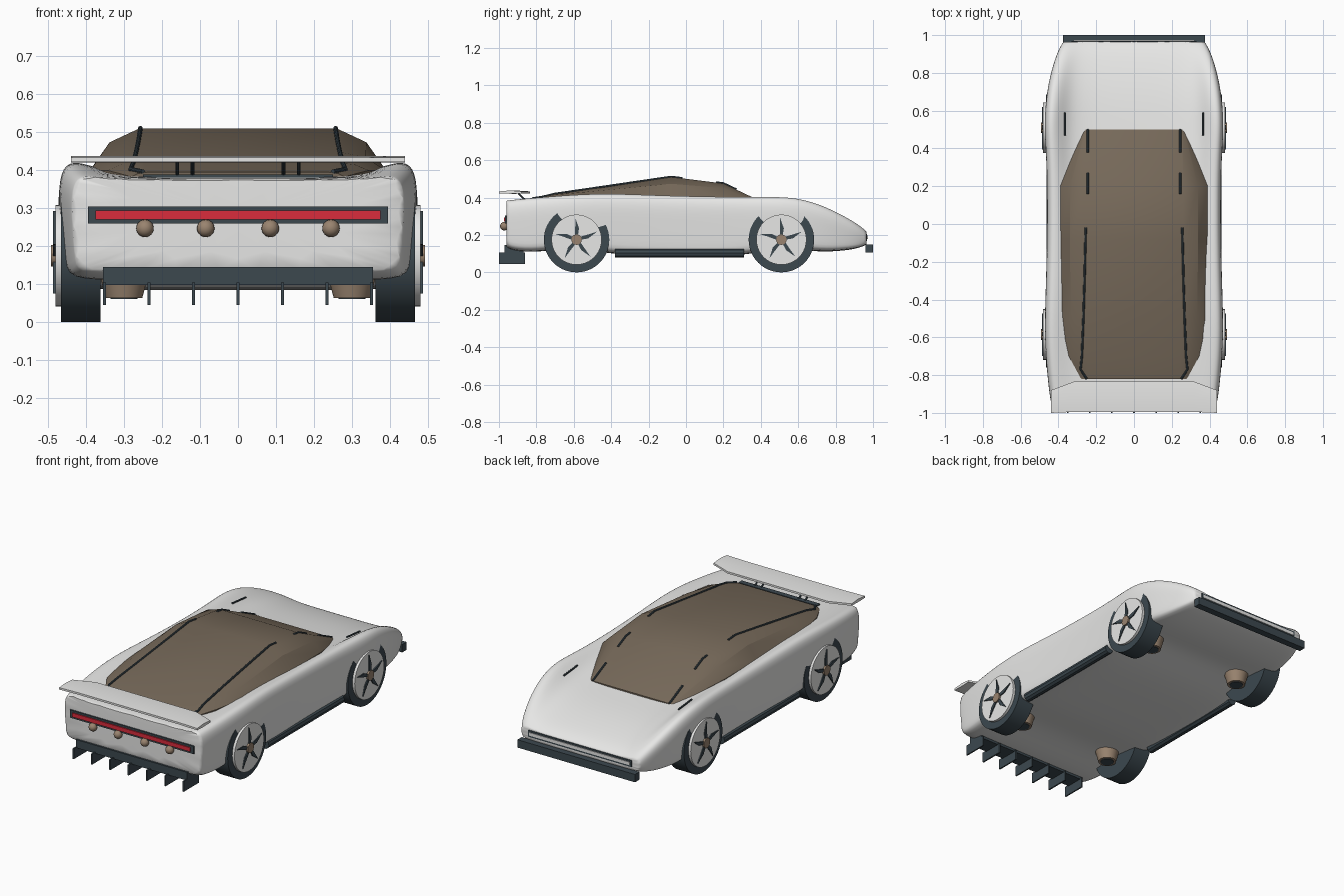
import bpy, bmesh
from math import radians, pi, cos, sin
from mathutils import Matrix, Vector

cube = bpy.data.objects.get("Cube")
if cube:
    bpy.data.objects.remove(cube, do_unlink=True)


def material(name, rgb):
    m = bpy.data.materials.new(name)
    m.use_nodes = True
    m.diffuse_color = (*rgb, 1)
    m.node_tree.nodes["Principled BSDF"].inputs["Base Color"].default_value = (*rgb, 1)
    return m


WHITE = material("white paint", (0.8, 0.8, 0.79))
GLASS = material("brown glass", (0.18, 0.14, 0.1))
DARK = material("dark trim", (0.045, 0.065, 0.078))
RED = material("red light", (0.7, 0.025, 0.045))
BRONZE = material("bronze metal", (0.32, 0.23, 0.16))


def finish(name, bm, mat, angle=32, subdiv=0):
    bmesh.ops.recalc_face_normals(bm, faces=bm.faces[:])
    me = bpy.data.meshes.new(name)
    bm.to_mesh(me)
    bm.free()
    me.materials.append(mat)
    ob = bpy.data.objects.new(name, me)
    bpy.context.collection.objects.link(ob)
    if subdiv:
        mod = ob.modifiers.new("smooth", "SUBSURF")
        mod.levels = mod.render_levels = subdiv
    bpy.ops.object.select_all(action="DESELECT")
    ob.select_set(True)
    bpy.context.view_layer.objects.active = ob
    bpy.ops.object.shade_smooth_by_angle(angle=radians(angle))
    return ob


def box(name, mat, x, y, z):
    """Box from three (low, high) ranges."""
    bm = bmesh.new()
    bmesh.ops.create_cube(bm, size=1)
    for v in bm.verts:
        v.co = [(a + b) / 2 + c * (b - a) for (a, b), c in zip((x, y, z), v.co)]
    return finish(name, bm, mat)


def cylinder(name, mat, centre, r1, r2, depth, axis="X", sides=40):
    bm = bmesh.new()
    turn = Matrix.Rotation(pi / 2, 4, "Y") if axis == "X" else Matrix()
    bmesh.ops.create_cone(bm, cap_ends=True, segments=sides, radius1=r1, radius2=r2,
                          depth=depth, matrix=Matrix.Translation(centre) @ turn)
    return finish(name, bm, mat)


def prism(name, mat, outline, offset):
    """Flat outline extruded along an offset."""
    bm = bmesh.new()
    face = bm.faces.new([bm.verts.new(p) for p in outline])
    new = bmesh.ops.extrude_face_region(bm, geom=[face])["geom"]
    bmesh.ops.translate(bm, vec=offset, verts=[g for g in new if isinstance(g, bmesh.types.BMVert)])
    return finish(name, bm, mat)


def tube(name, mat, points, radius):
    cu = bpy.data.curves.new(name + "_path", "CURVE")
    cu.dimensions, cu.bevel_depth, cu.bevel_resolution = "3D", radius, 3
    cu.use_fill_caps = True
    sp = cu.splines.new("POLY")
    sp.points.add(len(points) - 1)
    for p, q in zip(sp.points, points):
        p.co = (*q, 1)
    tmp = bpy.data.objects.new(name + "_path", cu)
    bm = bmesh.new()
    me = bpy.data.meshes.new_from_object(tmp)
    bm.from_mesh(me)
    bpy.data.objects.remove(tmp)
    bpy.data.curves.remove(cu)
    bpy.data.meshes.remove(me)
    return finish(name, bm, mat)


def loft(name, mat, stations, section, **kw):
    """Skin mirrored half sections placed along y; crease both end rims."""
    bm = bmesh.new()
    crease = bm.edges.layers.float.new("crease_edge")
    rings = []
    for y, *dims in stations:
        half = section(*dims)
        ring = half + [(-x, z) for x, z in reversed(half) if x > 0]
        rings.append([bm.verts.new((x, y, z)) for x, z in ring])
    n = len(rings[0])
    for a, b in zip(rings, rings[1:]):
        for i in range(n):
            bm.faces.new((a[i], a[(i + 1) % n], b[(i + 1) % n], b[i]))
    for ring in (rings[0], rings[-1]):
        for e in bm.faces.new(ring).edges:
            e[crease] = 0.8
    return finish(name, bm, mat, **kw)


# Body shell: raised fenders around a lower deck, floor arched at the axles
def body_section(w, zt, zc, zb):
    h = zt - .1
    return [(0, zc), (.55 * w, zc), (.74 * w, zc + .3 * (zt - zc)), (.87 * w, zt),
            (.965 * w, zt), (w, zt - .18 * h), (.99 * w, zt - .46 * h),
            (.975 * w, zb + .1 * h), (.95 * w, zb), (.5 * w, zb), (0, zb)]


body = [(-.96, .437, .383, .375, .135), (-.93, .446, .388, .38, .115), (-.8, .462, .4, .382, .105),
        (-.6, .476, .417, .385, .135), (-.4, .472, .424, .39, .095), (-.1, .462, .41, .38, .086),
        (.3, .462, .403, .35, .082), (.5, .478, .407, .325, .135), (.62, .472, .395, .312, .118),
        (.75, .456, .352, .29, .108), (.88, .42, .283, .255, .12), (.94, .392, .242, .23, .135),
        (.965, .375, .218, .21, .15)]
loft("body", WHITE, body, body_section, angle=80, subdiv=2)

# Cabin glass
cabin = [(-.82, .28, .24, .395), (-.7, .345, .25, .422), (-.5, .388, .26, .45),
         (-.08, .39, .26, .51), (.2, .39, .26, .475), (.5, .27, .25, .333)]


def cabin_section(c, a, zt):
    zb = min(.4, zt - .012)
    return [(0, zt), (a, zt), (a + .6 * (c - a), zb + .67 * (zt - zb)), (c, zb), (c, .3), (0, .3)]


loft("cabin_glass", GLASS, cabin, cabin_section, angle=25)


def roof_z(y):
    for (y0, *_, z0), (y1, *_, z1) in zip(cabin, cabin[1:]):
        if y0 <= y <= y1:
            return z0 + (z1 - z0) * (y - y0) / (y1 - y0)


# Wheels, skirts and roof strips on both sides
spoke = [(.02, -.007), (.06, -.013), (.118, .007), (.075, .007), (.02, .009)]
for s, side in ((1, "left"), (-1, "right")):
    for y, end in ((.51, "front"), (-.585, "rear")):
        tag = f"{side}_{end}_"
        cylinder(tag + "tire", DARK, (s * .4145, y, .175), .175, .175, .104, sides=56)
        cylinder(tag + "wheel_disc", WHITE, (s * .46, y, .175), .134, .134, .042)
        cylinder(tag + "hub", BRONZE, (s * .475, y, .175), .028, .028, .034, sides=24)
        for k in range(5):
            a = pi / 2 + k * 2 * pi / 5
            pts = [(s * .479, y + r * cos(a) - t * sin(a), .175 + r * sin(a) + t * cos(a))
                   for r, t in spoke]
            prism(f"{tag}spoke_{k + 1}", DARK, pts, Vector((s * .008, 0, 0)))
        cylinder(tag + "brake_drum", BRONZE, (s * .3, y, .109), .048, .072, .09, "Z")
        cylinder(tag + "drum_cap", DARK, (s * .3, y, .064), .036, .036, .006, "Z")
    tube(side + "_side_skirt", DARK, [(s * .437, -.38, .104), (s * .437, .31, .104)], .026)
    strips = {"rear": [(.25, -.82), (.283, -.77), (.276, -.7), (.268, -.5), (.262, -.3),
                       (.257, -.08), (.255, -.02)],
              "middle": [(.245, .16), (.245, .2), (.245, .27)],
              "windscreen": [(.245, .38), (.245, .5)]}
    for part, path in strips.items():
        tube(f"{side}_{part}_strip", DARK,
             [(s * x, y, roof_z(y) + .001 - max(0, x - .255) * .14) for x, y in path], .006)
    tube(side + "_hood_strip", DARK, [(s * .365, .47, .378), (s * .365, .59, .366)], .005)
    for x in (.12, .16):
        tube(f"{side}_wing_strut_{int(x * 100)}", DARK,
             [(s * x, -.84, .38), (s * x, -.87, .395), (s * x, -.9, .428)], .005)

# Rear wing with swept tips and a shallow crown
bm = bmesh.new()
rings = []
for x, front, back in ((-.44, -.88, -1), (-.32, -.835, -.995), (.32, -.835, -.995), (.44, -.88, -1)):
    mid = (front + back) / 2
    rings.append([bm.verts.new((x, y, z)) for y, z in
                  ((back, .422), (back, .433), (mid, .438), (front, .433), (front, .422), (mid, .42))])
for a, b in zip(rings, rings[1:]):
    for i in range(6):
        bm.faces.new((a[i], a[(i + 1) % 6], b[(i + 1) % 6], b[i]))
bm.faces.new(rings[0])
bm.faces.new(rings[-1])
finish("rear_wing", bm, WHITE)
box("wing_base", DARK, (-.25, .25), (-.865, -.835), (.37, .389))

# Tail lights and exhausts
box("tail_panel", DARK, (-.395, .395), (-.968, -.94), (.26, .305))
box("tail_light", RED, (-.375, .375), (-.974, -.966), (.271, .294))
for i, x in enumerate((-.245, -.085, .085, .245)):
    bm = bmesh.new()
    bmesh.ops.create_uvsphere(bm, u_segments=20, v_segments=12, radius=.023,
                              matrix=Matrix.Translation((x, -.971, .247)))
    finish(f"exhaust_{i + 1}", bm, BRONZE)

# Rear diffuser with fins
box("diffuser", DARK, (-.355, .355), (-.97, -.87), (.098, .145))
for i in range(7):
    x = (i - 3) * .117
    box(f"diffuser_fin_{i + 1}", DARK, (x - .004, x + .004), (-1, -.86), (.045, .105))

# Nose grille and splitter
box("grille", DARK, (-.33, .33), (.94, .969), (.168, .206))
box("grille_bar", WHITE, (-.32, .32), (.96, .973), (.178, .196))
box("splitter", DARK, (-.375, .375), (.96, 1), (.105, .15))
